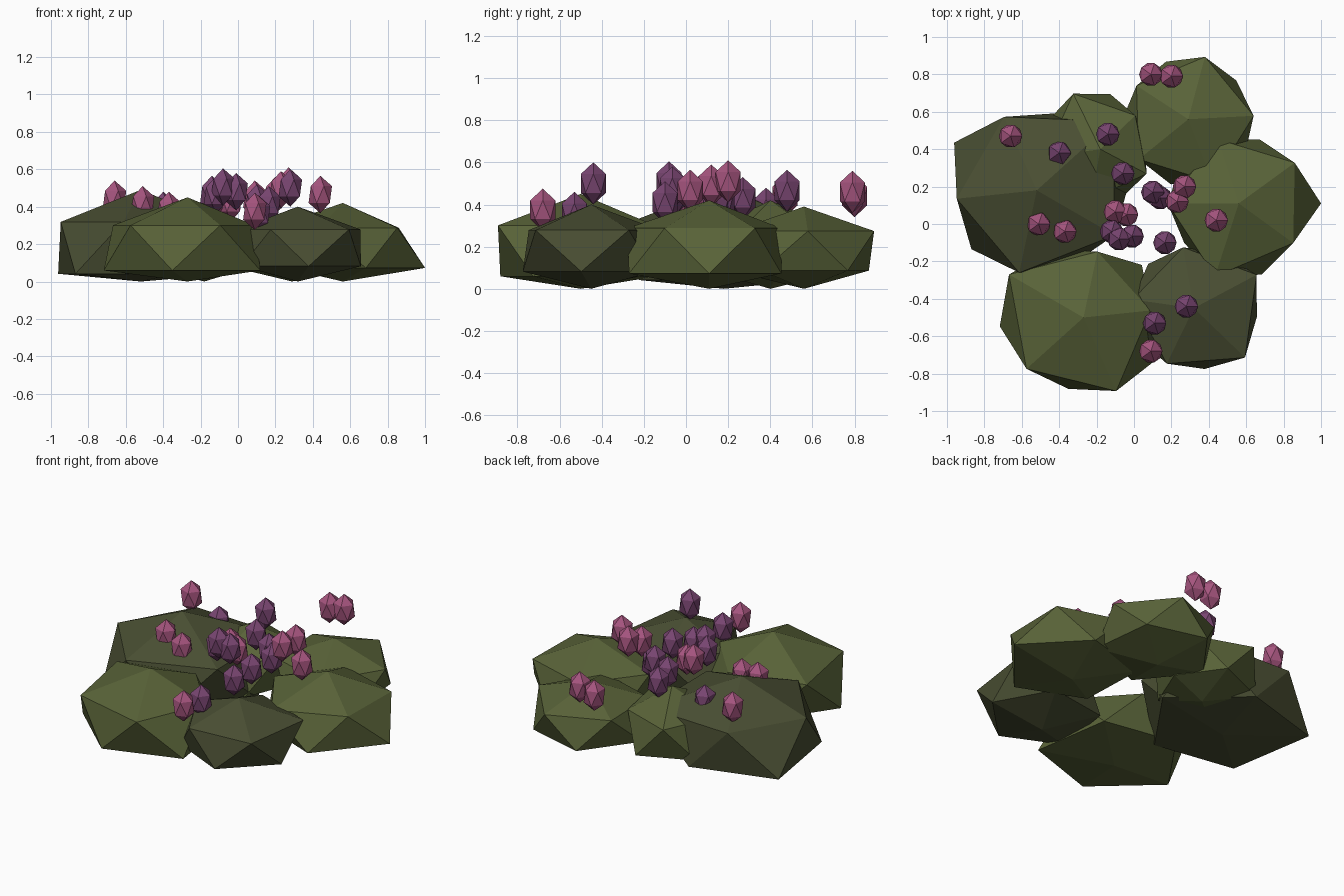
import bpy, bmesh
from math import cos, sin, radians, hypot, atan2, degrees

if "Cube" in bpy.data.objects:
    bpy.data.objects.remove(bpy.data.objects["Cube"])


def material(name, rgb):
    m = bpy.data.materials.new(name)
    m.diffuse_color = (*rgb, 1)
    m.use_nodes = True
    m.node_tree.nodes["Principled BSDF"].inputs["Base Color"].default_value = m.diffuse_color
    return m


leaf = material("leaf_green", (0.10, 0.125, 0.04))
shade = material("shaded_leaf_green", (0.068, 0.078, 0.033))
pink = material("pink", (0.38, 0.09, 0.21))
purple = material("purple", (0.19, 0.06, 0.165))


def icosahedron(name, mat, shape):
    """Icosphere of 20 flat faces whose points are moved by shape(co)."""
    bm = bmesh.new()
    bmesh.ops.create_icosphere(bm, subdivisions=1, radius=1)
    for v in bm.verts:
        v.co = shape(v.co.copy())
    bmesh.ops.recalc_face_normals(bm, faces=bm.faces)
    me = bpy.data.meshes.new(name)
    bm.to_mesh(me)
    bm.free()
    me.materials.append(mat)
    ob = bpy.data.objects.new(name, me)
    bpy.context.collection.objects.link(ob)
    return ob


def clump(name, mat, x, y, top, turn, radii):
    """Lumpy leaf mass, flattened on the ground; radii every 36 degrees."""
    mid = 0.18

    def shape(co):
        z = max(0.005, mid + co.z * (top - mid))
        if hypot(co.x, co.y) < 0.1:
            return (x, y, z if co.z > 0 else 0.0)
        step = round(degrees(atan2(co.y, co.x)) / 36) % 10
        a = radians(turn + 36 * step)
        return (x + radii[step] * cos(a), y + radii[step] * sin(a), z)
    icosahedron(name, mat, shape)


# Six overlapping leaf clumps
clump("front_left_clump", leaf, -0.27, -0.50, 0.45, 6,
      (.36, .42, .36, .40, .46, .45, .41, .39, .43, .45))
clump("left_clump", shade, -0.52, 0.18, 0.49, 42,
      (.55, .42, .43, .51, .43, .47, .45, .44, .48, .50))
clump("back_right_clump", leaf, 0.29, 0.56, 0.39, 3,
      (.35, .33, .345, .33, .33, .36, .34, .36, .36, .36))
clump("right_clump", leaf, 0.56, 0.11, 0.42, 36,
      (.37, .36, .36, .38, .38, .36, .41, .40, .36, .44))
clump("front_right_clump", shade, 0.32, -0.45, 0.40, 28,
      (.38, .33, .33, .34, .33, .34, .33, .33, .38, .34))
clump("back_clump", leaf, -0.18, 0.40, 0.42, 44,
      (.26, .30, .33, .32, .30, .28, .27, .28, .28, .24))

# Flower buds on top
pink_buds = [(.09, .80, .44), (.20, .79, .46), (-.66, .47, .44), (-.51, 0, .41),
             (-.37, -.04, .38), (.27, .20, .51), (.44, .02, .465), (.23, .12, .49),
             (.09, -.68, .375), (-.10, .065, .44), (-.04, .05, .42)]
purple_buds = [(-.40, .38, .38), (-.14, .48, .465), (-.06, .27, .43), (.10, .17, .42),
               (.14, .14, .38), (.165, -.10, .41), (-.12, -.04, .46), (-.08, -.08, .505),
               (-.01, -.065, .48), (.28, -.44, .50), (.11, -.53, .36)]
for name, mat, buds in (("pink_bud", pink, pink_buds), ("purple_bud", purple, purple_buds)):
    for x, y, z in buds:
        icosahedron(name, mat, lambda co: (x + co.x * .07, y + co.y * .07, z + co.z * .1))
